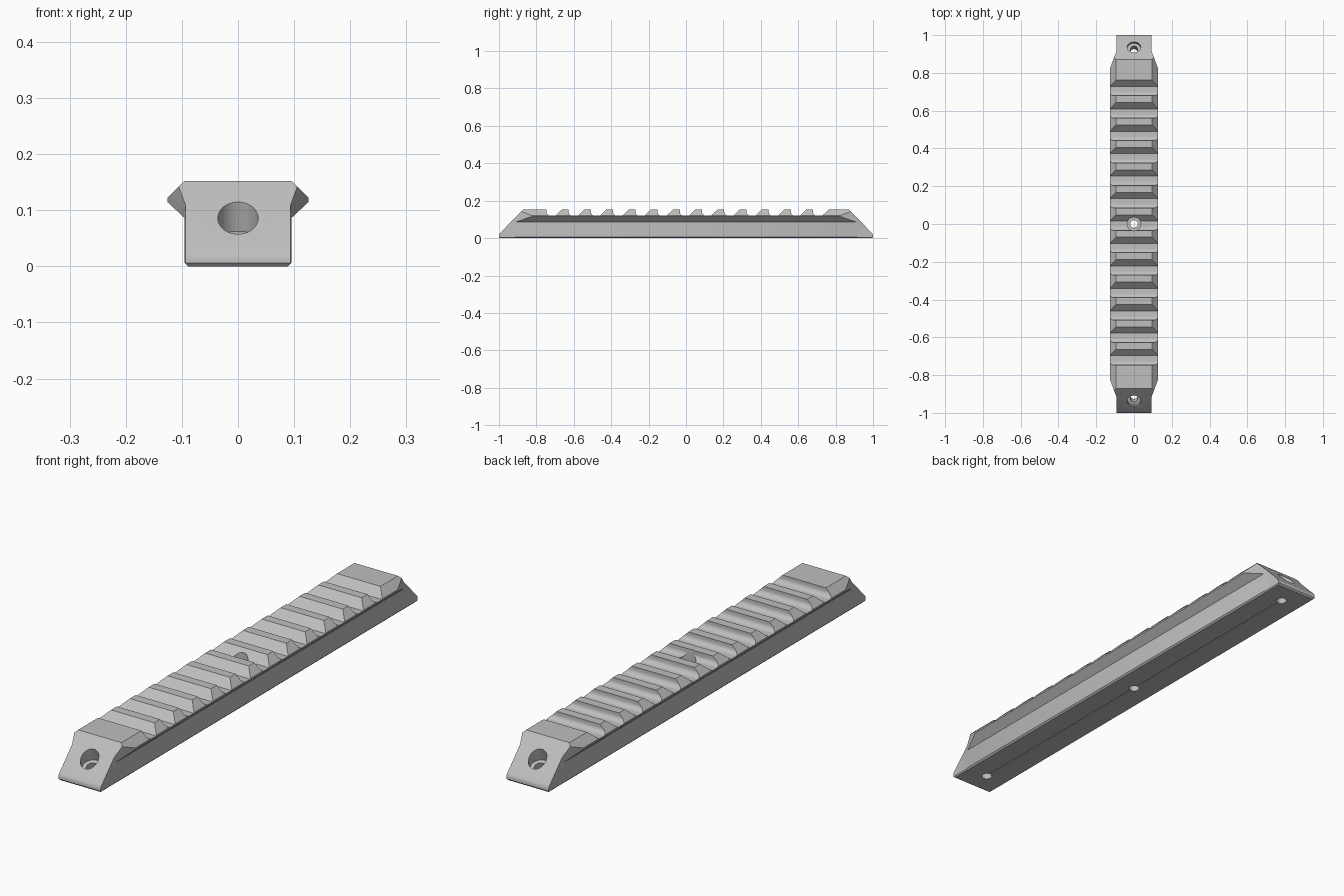
import bpy
import bmesh
from math import sin, cos, pi, radians
from mathutils import Vector, Matrix

cube = bpy.data.objects.get("Cube")
if cube:
    bpy.data.objects.remove(cube, do_unlink=True)

grey = bpy.data.materials.new("light grey metal")
grey.use_nodes = True
colour = (0.52, 0.52, 0.52, 1)
grey.diffuse_color = colour
grey.node_tree.nodes["Principled BSDF"].inputs["Base Color"].default_value = colour


def finish(name, bm):
    bmesh.ops.recalc_face_normals(bm, faces=bm.faces)
    mesh = bpy.data.meshes.new(name)
    bm.to_mesh(mesh)
    bm.free()
    mesh.materials.append(grey)
    obj = bpy.data.objects.new(name, mesh)
    bpy.context.collection.objects.link(obj)
    return obj


def prism(name, outline, axis, start, end):
    """Extrude a 2D outline along one axis."""
    bm = bmesh.new()
    verts = []
    for point in outline:
        co = list(point)
        co.insert(axis, start)
        verts.append(bm.verts.new(co))
    face = bm.faces.new(verts)
    new = bmesh.ops.extrude_face_region(bm, geom=[face])["geom"]
    move = Vector((0, 0, 0))
    move[axis] = end - start
    bmesh.ops.translate(bm, vec=move, verts=[v for v in new if isinstance(v, bmesh.types.BMVert)])
    return finish(name, bm)


def rod(name, radius, low, high, centre, tilt):
    """Cylinder between two heights along a tilted axis through centre."""
    bm = bmesh.new()
    place = (Matrix.Translation(centre) @ Matrix.Rotation(tilt, 4, "X")
             @ Matrix.Translation((0, 0, (low + high) / 2)))
    bmesh.ops.create_cone(bm, cap_ends=True, segments=40, radius1=radius,
                          radius2=radius, depth=high - low, matrix=place)
    return finish(name, bm)


def combine(target, tool, operation):
    mod = target.modifiers.new(operation, "BOOLEAN")
    mod.operation, mod.object, mod.solver = operation, tool, "EXACT"
    bpy.context.view_layer.objects.active = target
    bpy.ops.object.modifier_apply(modifier=mod.name)
    bpy.data.objects.remove(tool, do_unlink=True)


# Cross-section: narrow body with a pointed wing on each side
TOP, FLOOR = 0.152, 0.12
half = [(0.089, 0), (0.095, 0.006), (0.095, 0.086), (0.126, 0.115),
        (0.126, 0.122), (0.096, TOP)]
section = half + [(-x, z) for x, z in reversed(half)]
rail = prism("rail", section, 1, -1.1, 1.1)

# Side outline: sloped rounded ends and a toothed top
nose = [(0.994, 0), (1, 0.006), (1, 0.014), (0.998, 0.021), (0.994, 0.027), (0.872, TOP)]
side = [(-y, z) for y, z in nose]
PITCH, FILLET = 0.1188, 0.02
for i in range(13):
    wall = -0.746 + PITCH * i
    side.append((wall, TOP))
    for k in range(7):
        a = k / 6 * pi / 2
        side.append((wall + FILLET * (1 - cos(a)), FLOOR + FILLET * (1 - sin(a))))
    side += [(wall + 0.049, FLOOR), (wall + 0.083, TOP)]
side += reversed(nose)
# Lift the top slightly and sink the base so that only real cuts remain
side = [(y, TOP + 0.01 if z == TOP and abs(y) < 0.8 else z) for y, z in side]
side = [(y + (0.0094 if z > TOP and i and side[i - 1][1] < TOP and abs(y) < 0.8 else 0), z)
        for i, (y, z) in enumerate(side)]
combine(rail, prism("side_outline", side, 0, -0.3, 0.3), "INTERSECT")

# Plan outline: wings taper away towards both ends
quarter = [(0.14, 0.79), (0.0935, 0.914), (0.0935, 1.05)]
right = quarter[::-1] + [(x, -y) for x, y in quarter]
plan = right + [(-x, y) for x, y in reversed(right)]
combine(rail, prism("plan_outline", plan, 2, -0.1, 0.3), "INTERSECT")

# Countersunk bolt holes: tilted at the ends, upright in the middle
for y, tilt in ((-0.936, 20), (0, 0), (0.936, -20)):
    centre = (0, y, 0.085)
    combine(rail, rod("bolt_seat", 0.036, -0.037, 0.2, centre, radians(tilt)), "DIFFERENCE")
    combine(rail, rod("bolt_hole", 0.02, -0.2, 0.1, centre, radians(tilt)), "DIFFERENCE")

# Fine groove along the underside joining the holes
slit = [(-0.003, -0.01), (0.003, -0.01), (0.003, 0.004), (-0.003, 0.004)]
combine(rail, prism("slit", slit, 1, -0.905, 0.905), "DIFFERENCE")

bpy.ops.object.select_all(action="DESELECT")
rail.select_set(True)
bpy.context.view_layer.objects.active = rail
bpy.ops.object.shade_smooth_by_angle(angle=radians(30))
